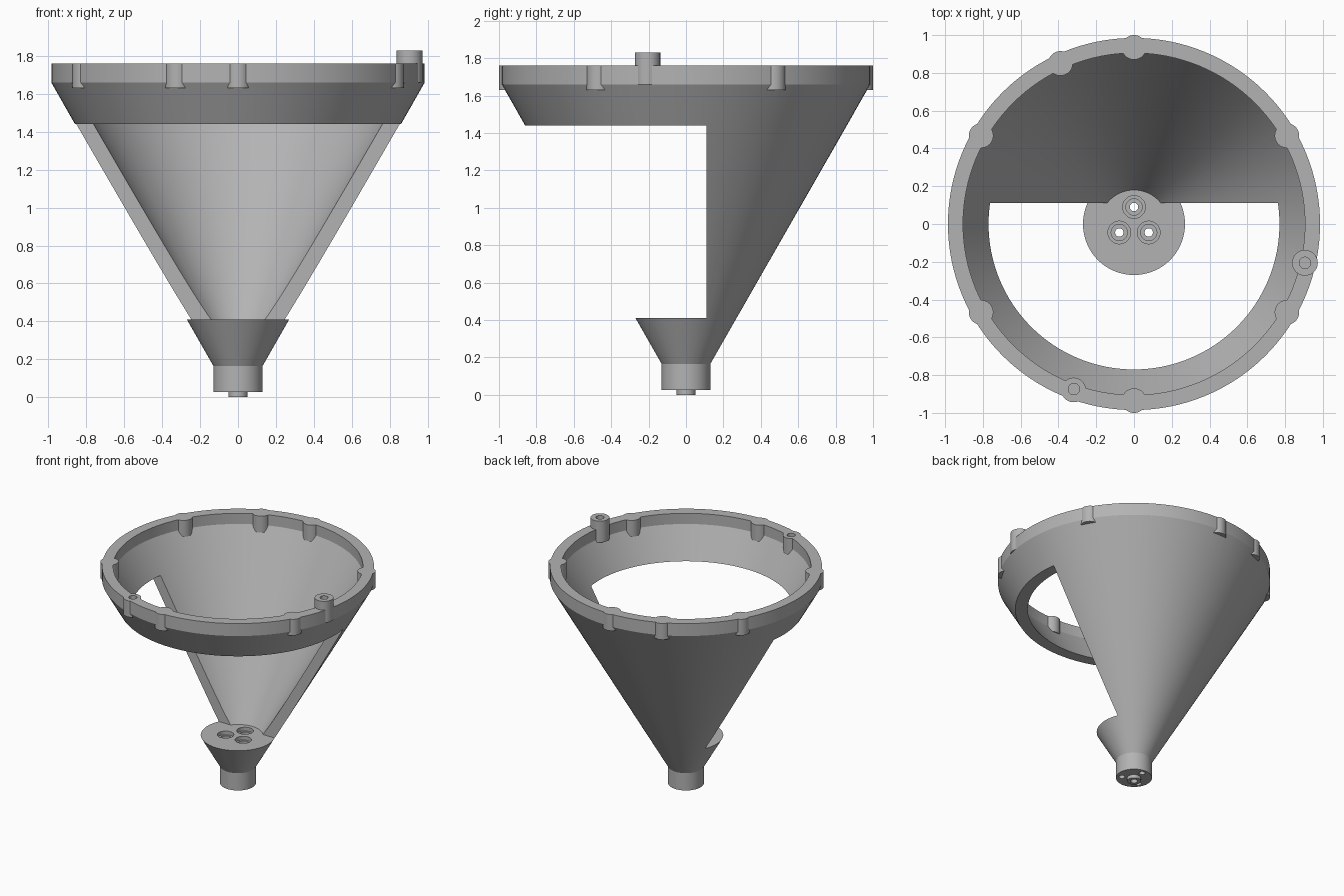
import bpy
import bmesh
from math import cos, sin, radians, tau
from mathutils import Vector

if "Cube" in bpy.data.objects:
    bpy.data.objects.remove(bpy.data.objects["Cube"])

FLOOR, RING_BOTTOM, RING_TOP = 0.41, 1.44, 1.76

grey = bpy.data.materials.new("plain_grey")
grey.use_nodes = True
colour = (0.45, 0.45, 0.45, 1)
grey.diffuse_color = colour
grey.node_tree.nodes["Principled BSDF"].inputs["Base Color"].default_value = colour


def make_object(name, bm):
    bmesh.ops.recalc_face_normals(bm, faces=bm.faces)
    mesh = bpy.data.meshes.new(name)
    bm.to_mesh(mesh)
    bm.free()
    mesh.materials.append(grey)
    obj = bpy.data.objects.new(name, mesh)
    bpy.context.collection.objects.link(obj)
    return obj


def lathe(name, profile, centre=(0, 0), steps=48):
    """Revolve (radius, height) points around a vertical axis."""
    bm = bmesh.new()
    rings = []
    for r, z in profile:
        count = steps if r > 0 else 1
        rings.append([bm.verts.new((centre[0] + r * cos(tau * i / steps),
                                    centre[1] + r * sin(tau * i / steps), z))
                      for i in range(count)])
    for a, b in zip(rings, rings[1:]):
        for i in range(steps):
            j = (i + 1) % steps
            corners = [a[i % len(a)], a[j % len(a)], b[j % len(b)], b[i % len(b)]]
            bm.faces.new(list(dict.fromkeys(corners)))
    return make_object(name, bm)


def rod(name, radius, low, high, centre):
    return lathe(name, [(0, low), (radius, low), (radius, high), (0, high)], centre)


def polar(radius, degrees):
    return radius * cos(radians(degrees)), radius * sin(radians(degrees))


def combine(target, tool, operation):
    tool.hide_render = True
    mod = target.modifiers.new(operation.lower(), "BOOLEAN")
    mod.operation, mod.solver, mod.object = operation, "EXACT", tool
    bpy.context.view_layer.objects.active = target
    bpy.ops.object.modifier_apply(modifier=mod.name)
    bpy.data.objects.remove(tool)


# Hollow cone with a solid tip, short neck and hollow bottom nub
body = lathe("funnel_body", [
    (0, 0.03), (0.025, 0.03), (0.025, 0), (0.05, 0), (0.05, 0.027),
    (0.13, 0.027), (0.13, 0.165), (0.27, FLOOR), (0.86, RING_BOTTOM),
    (0.985, 1.66), (0.985, RING_TOP), (0.905, RING_TOP), (0.905, 1.675),
    (0.77, RING_BOTTOM), (0.18, FLOOR), (0, FLOOR)], steps=128)

# Large front opening between the tip and the upper ring
bm = bmesh.new()
bmesh.ops.create_cube(bm, size=2)
for v in bm.verts:
    v.co = Vector((v.co.x * 1.5,
                   0.11 if v.co.y > 0 else -1.5,
                   RING_BOTTOM if v.co.z > 0 else FLOOR))
combine(body, make_object("opening_cutter", bm), "DIFFERENCE")

# Round bosses around the rim
for angle in (30, 90, 114.6, 150, 210, 250, 270, 330):
    combine(body, rod("rim_boss", 0.065, 1.63, RING_TOP, polar(0.935, angle)), "UNION")
tall_centre = polar(0.928, -12.8)
combine(body, rod("tall_boss", 0.068, 1.66, 1.83, tall_centre), "UNION")

# Blind screw holes in two bosses
combine(body, rod("tall_hole", 0.03, 1.72, 1.9, tall_centre), "DIFFERENCE")
combine(body, rod("rim_hole", 0.03, 1.67, 1.9, polar(0.93, 250)), "DIFFERENCE")

# Three stepped holes through the tip
for angle in (90, 210, 330):
    hole = lathe("tip_hole", [
        (0, -0.1), (0.022, -0.1), (0.022, 0.22), (0.043, 0.22), (0.043, 0.38),
        (0.06, 0.38), (0.06, 0.5), (0, 0.5)], polar(0.09, angle))
    combine(body, hole, "DIFFERENCE")

# Smooth curved walls, crisp edges
bpy.ops.object.select_all(action="DESELECT")
body.select_set(True)
bpy.context.view_layer.objects.active = body
bpy.ops.object.shade_smooth_by_angle(angle=radians(25))
